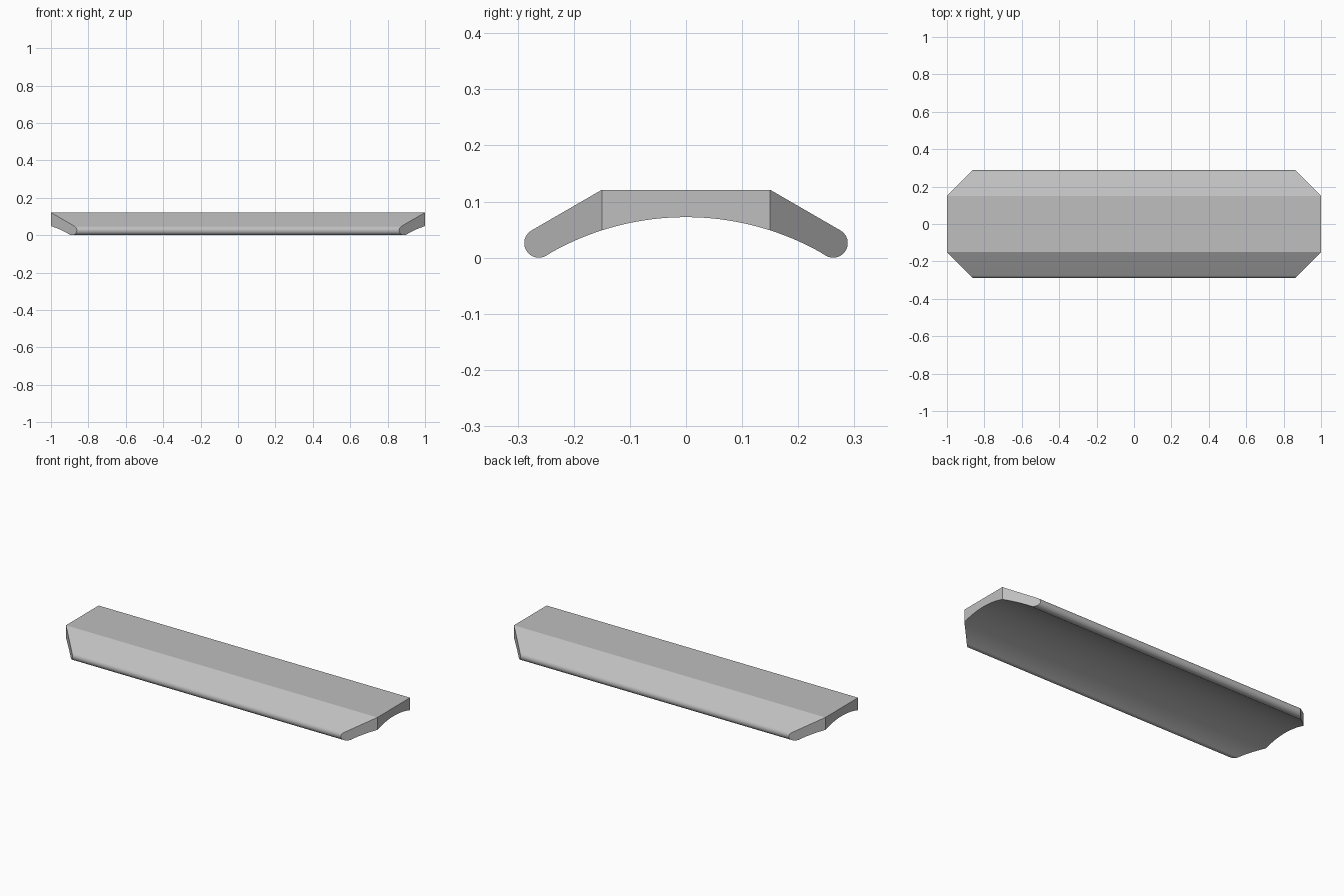
import bpy, bmesh
from math import sin, cos, sqrt, radians

if "Cube" in bpy.data.objects:
    bpy.data.objects.remove(bpy.data.objects["Cube"], do_unlink=True)

HALF_LEN = 1.0            # half length along x
FLAT, TOP = 0.15, 0.121   # half width and height of the flat top
TIP_Y, TIP_Z, TIP_R = 0.2623, 0.026, 0.026   # rounded long edge
ARC_R, ARC_Z = 0.49, -0.4178                 # hollow underside


def under(y):
    return (y, ARC_Z + sqrt(ARC_R ** 2 - y ** 2))


# Cross-section: sloped flank with rounded tip, then hollow underside
tip = [radians(60 - i * 180 / 20) for i in range(21)]
flank = [(FLAT, TOP)]
flank += [(TIP_Y + TIP_R * cos(a), TIP_Z + TIP_R * sin(a)) for a in tip]
inner_y = TIP_Y - TIP_R / 2
flank += [under(inner_y + (FLAT - inner_y) * i / 8) for i in range(1, 9)]
hollow = [under(FLAT - 2 * FLAT * i / 20) for i in range(1, 20)]
other = [(-y, z) for y, z in reversed(flank)]
section = flank + hollow + other

# Sweep between the two ends, whose corners are cut back at 45 degrees
bm = bmesh.new()
ends = []
for side in (-1, 1):
    ends.append([bm.verts.new((side * (HALF_LEN - max(0, abs(y) - FLAT)), y, z))
                 for y, z in section])
a, b = ends
n, f, h = len(section), len(flank), len(hollow)
for i in range(n):
    j = (i + 1) % n
    bm.faces.new((a[i], a[j], b[j], b[i]))

# End caps: a square middle and two angled corners
for ring in ends:
    bm.faces.new(ring[:f])
    bm.faces.new([ring[0]] + ring[f - 1:f + h + 1] + [ring[-1]])
    bm.faces.new(ring[f + h:])
bmesh.ops.recalc_face_normals(bm, faces=bm.faces)

mesh = bpy.data.meshes.new("curved_bar")
bm.to_mesh(mesh)
bm.free()
bar = bpy.data.objects.new("curved_bar", mesh)
bpy.context.collection.objects.link(bar)

# Plain grey material
grey = bpy.data.materials.new("light_grey")
grey.use_nodes = True
color = (0.52, 0.52, 0.52, 1)
grey.diffuse_color = color
grey.node_tree.nodes["Principled BSDF"].inputs["Base Color"].default_value = color
mesh.materials.append(grey)

# Smooth the curves, keep the creases crisp
bpy.ops.object.select_all(action="DESELECT")
bar.select_set(True)
bpy.context.view_layer.objects.active = bar
bpy.ops.object.shade_smooth_by_angle(angle=radians(20))
